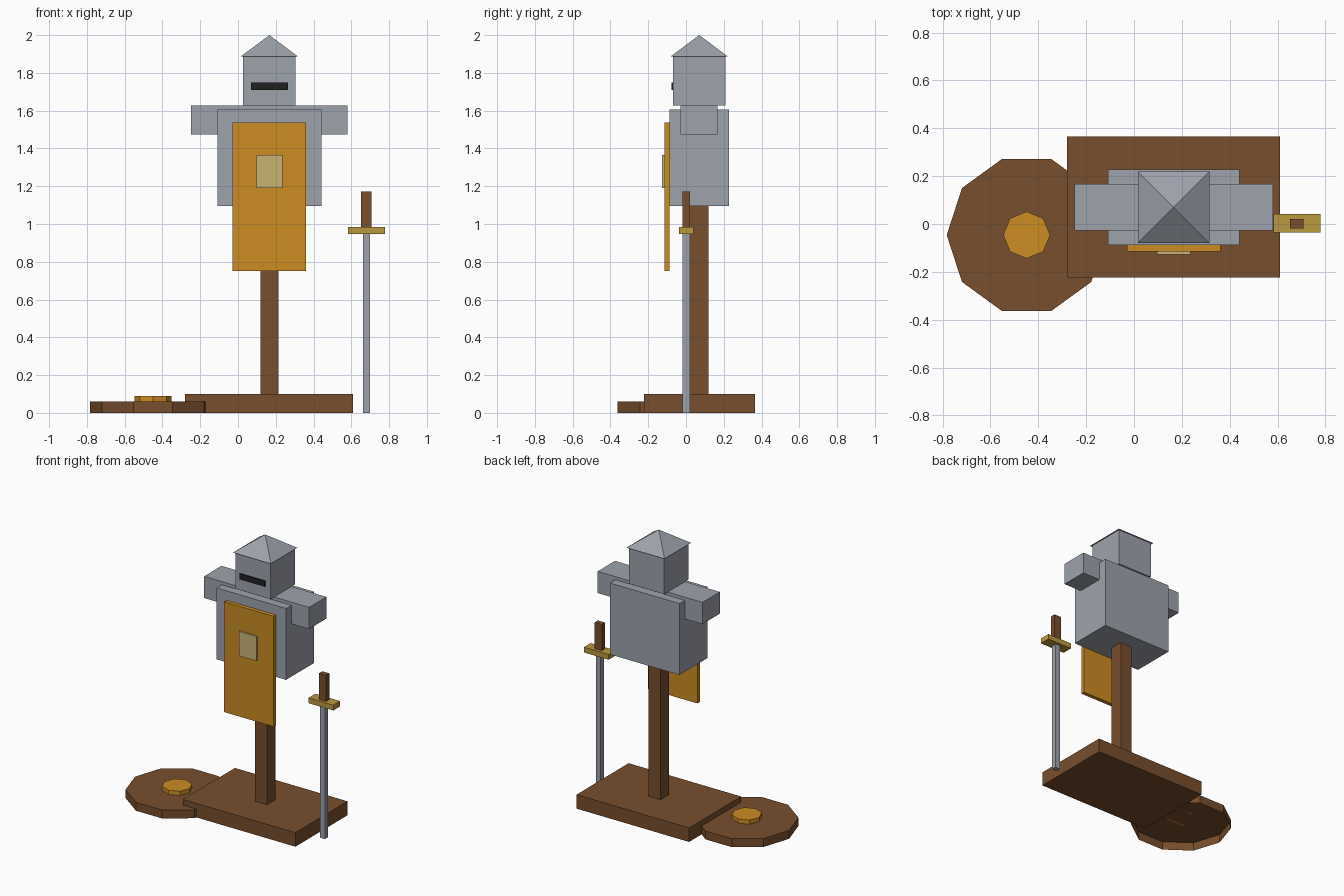
import bpy, bmesh, math

if "Cube" in bpy.data.objects:
    bpy.data.objects.remove(bpy.data.objects["Cube"])


def material(name, r, g, b):
    m = bpy.data.materials.new(name)
    lin = [((c / 255 + 0.055) / 1.055) ** 2.4 for c in (r, g, b)]
    m.diffuse_color = (*lin, 1)
    m.use_nodes = True
    m.node_tree.nodes["Principled BSDF"].inputs["Base Color"].default_value = m.diffuse_color
    return m


steel = material("steel grey", 157, 162, 171)
wood = material("brown wood", 119, 78, 45)
gold = material("orange gold", 204, 140, 34)
brass = material("brass", 186, 152, 64)
cream = material("pale tan", 202, 180, 116)
black = material("black", 32, 32, 32)


def finish(name, bm, mat):
    bmesh.ops.recalc_face_normals(bm, faces=bm.faces[:])
    me = bpy.data.meshes.new(name)
    bm.to_mesh(me)
    bm.free()
    me.materials.append(mat)
    ob = bpy.data.objects.new(name, me)
    bpy.context.collection.objects.link(ob)
    return ob


def box(name, mat, x, y, z):
    """Box from its (low, high) extents on each axis."""
    bm = bmesh.new()
    bmesh.ops.create_cube(bm, size=1)
    for v in bm.verts:
        v.co = [r[0] + (c + 0.5) * (r[1] - r[0]) for c, r in zip(v.co, (x, y, z))]
    return finish(name, bm, mat)


def prism(name, mat, sides, radius, centre, z, open_bottom=False):
    """Upright prism with a vertex on the x axis."""
    bm = bmesh.new()
    ring = [bm.verts.new((centre[0] + radius * math.cos(math.tau * i / sides),
                          centre[1] + radius * math.sin(math.tau * i / sides), z[0]))
            for i in range(sides)]
    base = bm.faces.new(ring)
    ext = bmesh.ops.extrude_face_region(bm, geom=[base], use_keep_orig=True)
    for v in ext["geom"]:
        if isinstance(v, bmesh.types.BMVert):
            v.co.z = z[1]
    if open_bottom:
        low = [f for f in bm.faces if all(abs(v.co.z - z[0]) < 1e-5 for v in f.verts)]
        bmesh.ops.delete(bm, geom=low, context='FACES_ONLY')
    return finish(name, bm, mat)


# Stand
box("stand_base", wood, (-0.28, 0.61), (-0.223, 0.365), (0, 0.10))
box("stand_post", wood, (0.119, 0.214), (0.022, 0.118), (0.10, 1.10))

# Armour body, shoulder bar and helmet
box("breastplate", steel, (-0.108, 0.441), (-0.087, 0.228), (1.095, 1.605))
box("shoulders", steel, (-0.248, 0.581), (-0.028, 0.168), (1.473, 1.628))
box("helmet", steel, (0.027, 0.305), (-0.069, 0.208), (1.628, 1.89))
box("visor_slit", black, (0.068, 0.266), (-0.078, -0.069), (1.71, 1.75))

# Pyramid top of the helmet
bm = bmesh.new()
corners = [bm.verts.new((0.166 + 0.15 * sx, 0.07 + 0.15 * sy, 1.888))
           for sx, sy in ((-1, -1), (1, -1), (1, 1), (-1, 1))]
tip = bm.verts.new((0.166, 0.07, 2.0))
bm.faces.new(corners)
for i in range(4):
    bm.faces.new((corners[i], corners[(i + 1) % 4], tip))
finish("helmet_roof", bm, steel)

# Cloth tabard with patch
box("tabard", gold, (-0.029, 0.361), (-0.115, -0.087), (0.75, 1.538))
box("tabard_patch", cream, (0.097, 0.236), (-0.127, -0.115), (1.19, 1.365))

# Sword standing on its point
box("sword_blade", steel, (0.661, 0.699), (-0.018, 0.02), (0, 0.947))
box("sword_guard", brass, (0.583, 0.779), (-0.036, 0.041), (0.947, 0.985))
box("sword_grip", wood, (0.652, 0.708), (-0.018, 0.02), (0.985, 1.172))

# Round shield lying on the ground, hollow underneath
prism("shield", wood, 10, 0.334, (-0.449, -0.046), (0, 0.06), open_bottom=True)
prism("shield_boss", gold, 8, 0.098, (-0.449, -0.046), (0.06, 0.09))
